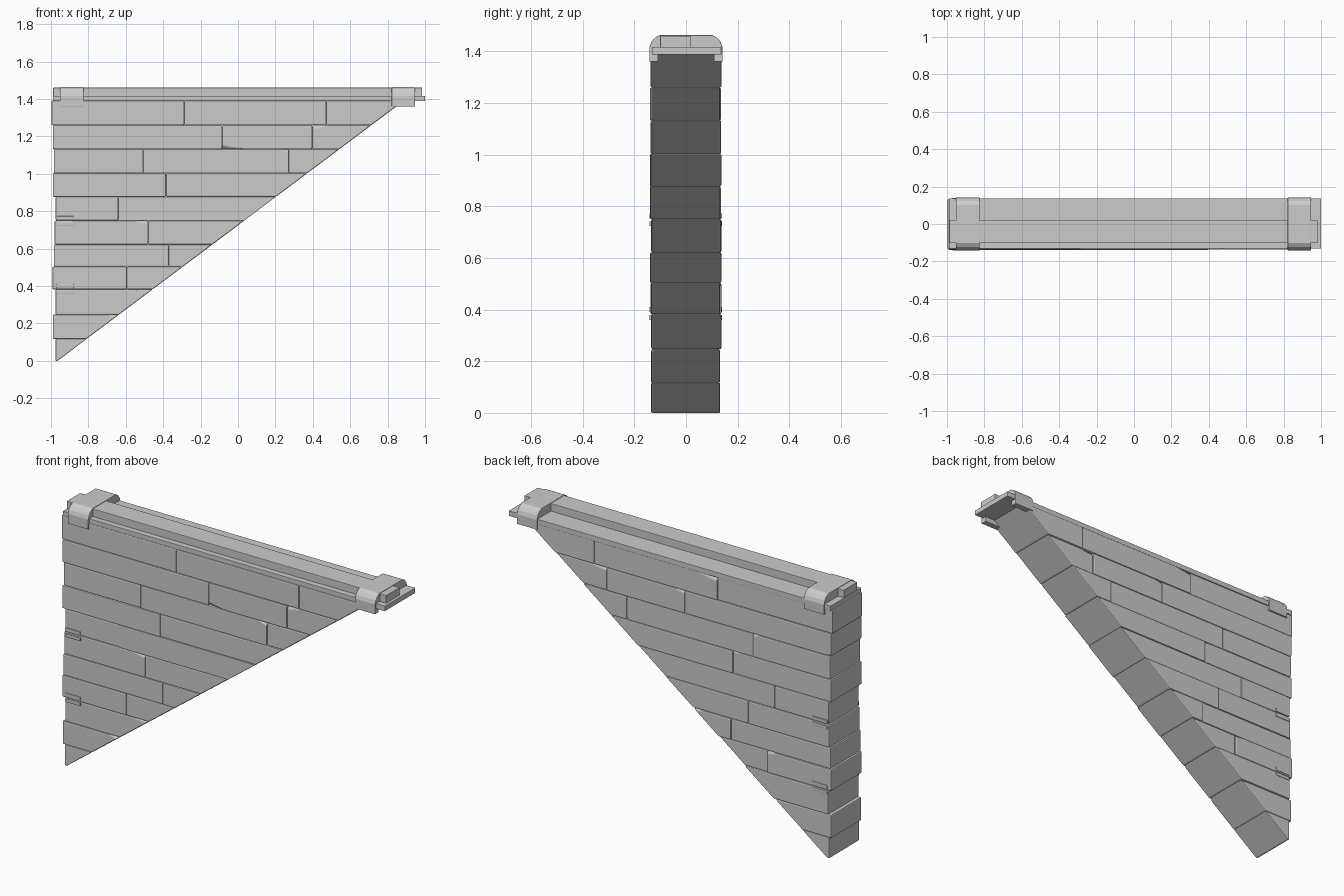
import bpy, bmesh, random
from mathutils import Vector

if "Cube" in bpy.data.objects:
    bpy.data.objects.remove(bpy.data.objects["Cube"])

random.seed(4)
BEVEL = 0.006


def finish(name, bm, bevel=0.0):
    bmesh.ops.recalc_face_normals(bm, faces=bm.faces)
    mesh = bpy.data.meshes.new(name)
    bm.to_mesh(mesh)
    bm.free()
    ob = bpy.data.objects.new(name, mesh)
    bpy.context.collection.objects.link(ob)
    if bevel:
        mod = ob.modifiers.new("worn_edges", 'BEVEL')
        mod.width = bevel
        mod.segments = 2
        mod.limit_method = 'ANGLE'
    return ob


def prism(points, axis, a, b):
    """Extrude a 2D outline (u, z) along x or y from a to b."""
    bm = bmesh.new()
    def put(u, z, t):
        return bm.verts.new((u, t, z) if axis == 'y' else (t, u, z))
    lo = [put(u, z, a) for u, z in points]
    hi = [put(u, z, b) for u, z in points]
    bm.faces.new(lo)
    bm.faces.new(hi[::-1])
    n = len(points)
    for i in range(n):
        j = (i + 1) % n
        bm.faces.new((lo[i], lo[j], hi[j], hi[i]))
    bmesh.ops.recalc_face_normals(bm, faces=bm.faces)
    return bm


def box(name, x, y, z, bevel=0.0):
    pts = [(x[0], z[0]), (x[1], z[0]), (x[1], z[1]), (x[0], z[1])]
    return finish(name, prism(pts, 'y', *y), bevel)


def slope(z):
    return -0.965 + 1.332 * z


def chip(bm, side):
    """Slice a thin wedge off one upper or lower long edge near an end."""
    xs = [v.co.x for v in bm.verts]
    zs = [v.co.z for v in bm.verts]
    up = random.choice((-1, 1))
    end = random.choice((-1, 1))
    corner = Vector((max(xs) if end > 0 else min(xs), side * 0.136,
                     max(zs) if up > 0 else min(zs)))
    normal = Vector((end * random.uniform(0.05, 0.3), side, up * 0.9)).normalized()
    point = corner - normal * random.uniform(0.006, 0.014)
    geom = bm.verts[:] + bm.edges[:] + bm.faces[:]
    cut = bmesh.ops.bisect_plane(bm, geom=geom, plane_co=point, plane_no=normal,
                                 clear_outer=True)['geom_cut']
    edges = [e for e in cut if isinstance(e, bmesh.types.BMEdge)]
    if edges:
        bmesh.ops.contextual_create(bm, geom=edges)


# Stone courses: bottom z, left end x, joints along x
courses = [
    (0.0, -0.975, []), (0.117, -0.99, []), (0.247, -0.975, []),
    (0.382, -0.992, [-0.595]), (0.503, -0.985, [-0.37]),
    (0.622, -0.98, [-0.48]), (0.75, -0.975, [-0.64]),
    (0.877, -0.99, [-0.385]), (1.003, -0.985, [-0.507, 0.272]),
    (1.132, -0.99, [-0.085, 0.397]), (1.26, -0.997, [-0.287, 0.472]),
]
tops = [c[0] for c in courses[1:]] + [1.392]
for r, ((z0, left, joints), z1) in enumerate(zip(courses, tops)):
    cuts = [left] + joints + [None]
    for i, (xa, xb) in enumerate(zip(cuts, cuts[1:])):
        low = slope(z0) if xb is None else xb
        high = slope(z1) if xb is None else xb
        pts = [(xa, z0), (low, z0), (high, z1), (xa, z1)]
        bm = prism(pts, 'y', -0.136 - random.uniform(-0.003, 0.004),
                   0.134 + random.uniform(-0.003, 0.004))
        if r > 0:
            for side in (-1, 1):
                if random.random() < 0.5:
                    chip(bm, side)
        finish(f"stone_{r + 1}_{i + 1}", bm, 0.004 if r == 0 else BEVEL)

# Paired clips and tie bars at the two lower joints
for n, z in enumerate((0.384, 0.747)):
    box(f"tie_bar_{n + 1}", (-0.97, -0.89), (-0.132, 0.132), (z - 0.005, z + 0.006))
    for side, y in (("front", (-0.142, -0.125)), ("back", (0.123, 0.14))):
        box(f"clip_upper_{side}_{n + 1}", (-0.97, -0.877), y, (z + 0.006, z + 0.026), 0.002)
        box(f"clip_lower_{side}_{n + 1}", (-0.97, -0.877), y, (z - 0.024, z - 0.005), 0.002)

# Coping slab with a raised rail on top
box("coping_slab", (-0.99, 1.0), (-0.132, 0.137), (1.388, 1.417), 0.002)
box("coping_rail", (-0.988, 0.985), (-0.1, 0.018), (1.415, 1.46), 0.002)

# Arched clamps that wrap over both ends of the coping
half = [(0.108, 1.36), (0.142, 1.36), (0.142, 1.415), (0.135, 1.435),
        (0.122, 1.452), (0.102, 1.463)]
inner = [(-0.108, 1.39), (0.108, 1.39)]
profile = half + [(-y, z) for y, z in reversed(half)] + inner
for name, xa, xb in (("clamp_left", -0.952, -0.826), ("clamp_right", 0.822, 0.946)):
    finish(name, prism(profile, 'x', xa, xb), 0.002)
